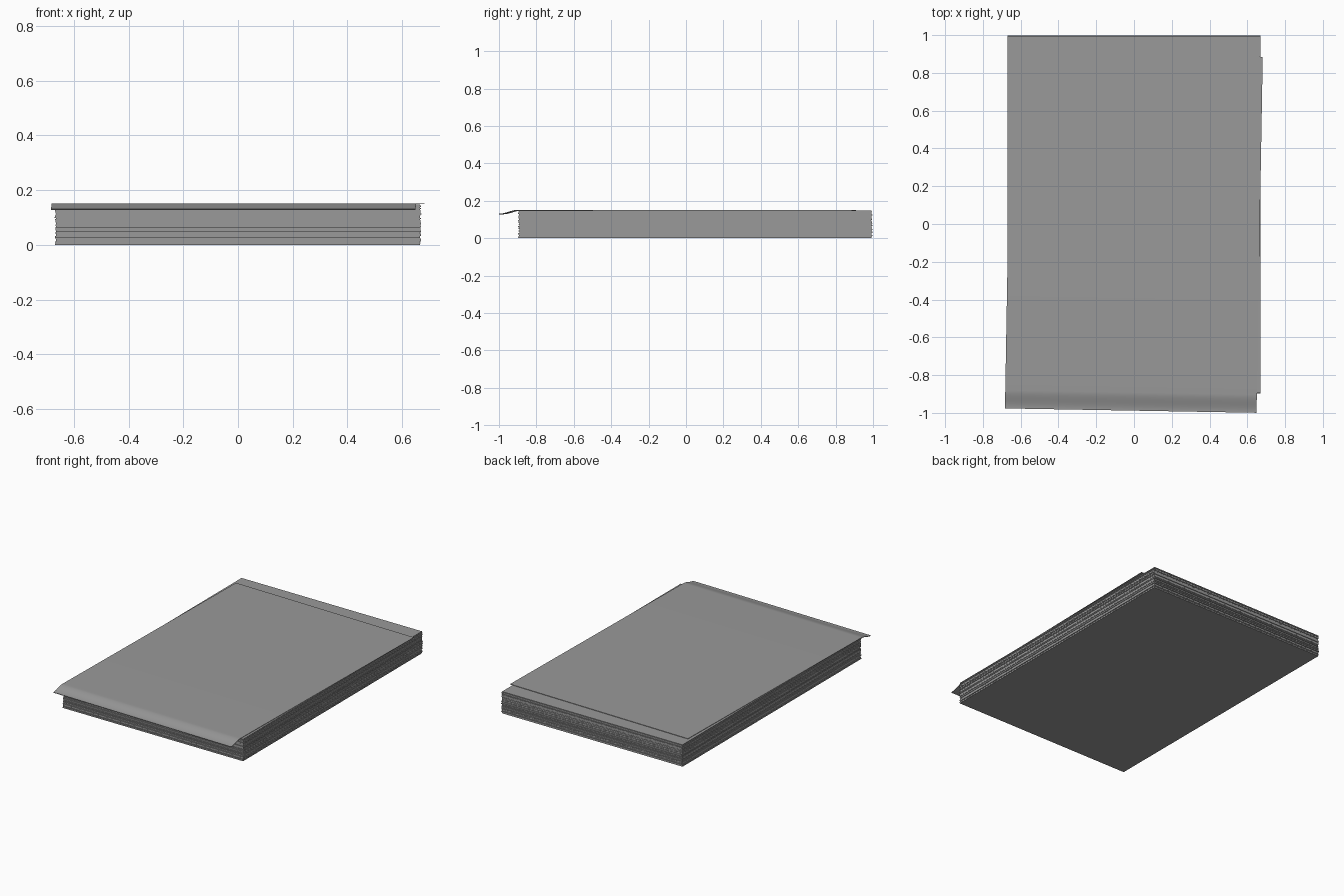
import bpy, bmesh, math, random
from mathutils import Matrix

if "Cube" in bpy.data.objects:
    bpy.data.objects.remove(bpy.data.objects["Cube"])

random.seed(4)

# Dark grey paper
paper = bpy.data.materials.new("grey_paper")
paper.diffuse_color = (0.32, 0.32, 0.32, 1)
paper.use_nodes = True
paper.node_tree.nodes["Principled BSDF"].inputs["Base Color"].default_value = paper.diffuse_color


def make_object(name, bm):
    bmesh.ops.recalc_face_normals(bm, faces=bm.faces)
    mesh = bpy.data.meshes.new(name)
    bm.to_mesh(mesh)
    bm.free()
    mesh.materials.append(paper)
    obj = bpy.data.objects.new(name, mesh)
    bpy.context.collection.objects.link(obj)
    return obj


def loft(bm, rings):
    """Skin a list of four-point rings and close both ends."""
    for a, b in zip(rings, rings[1:]):
        for k in range(4):
            n = (k + 1) % 4
            bm.faces.new((a[k], a[n], b[n], b[k]))
    bm.faces.new(rings[0])
    bm.faces.new(rings[-1])


# Paper stack: stepped block, each layer slightly shifted
LAYERS, TOP = 36, 0.147
HALF_X, HALF_Y, MID_Y = 0.667, 0.944, 0.05
bm = bmesh.new()
rings = []
for i in range(LAYERS):
    dx = random.uniform(-0.003, 0.003)
    dy = random.uniform(-0.004, 0.004) + MID_Y
    for z in (i * TOP / LAYERS, (i + 1) * TOP / LAYERS):
        rings.append([bm.verts.new((sx * HALF_X + dx, sy * HALF_Y + dy, z))
                      for sx, sy in ((-1, -1), (1, -1), (1, 1), (-1, 1))])
loft(bm, rings)
make_object("paper_stack", bm)

# Loose top sheet: slightly turned, front edge drooping over the stack
WIDTH, FRONT, BACK, THICK = 1.332, -0.988, 0.897, 0.003
BEND, STEPS = -0.89, 12
ys = [BACK, 0.3, -0.3] + [BEND + (FRONT - BEND) * t / STEPS for t in range(STEPS + 1)]


def droop(y):
    t = max(0.0, min(1.0, (BEND - y) / (BEND - FRONT)))
    return 0.0205 * t * t * (3 - 2 * t)


bm = bmesh.new()
rows = []
for y in ys:
    z = 0.1485 - droop(y)
    rows.append([bm.verts.new((s * WIDTH / 2, y, z + h))
                 for s, h in ((-1, 0), (1, 0), (1, THICK), (-1, THICK))])
loft(bm, rows)
bm.transform(Matrix.Rotation(math.radians(-1.0), 4, 'Z'))
sheet = make_object("loose_top_sheet", bm)

bpy.context.view_layer.objects.active = sheet
sheet.select_set(True)
bpy.ops.object.shade_smooth_by_angle(angle=math.radians(30))
